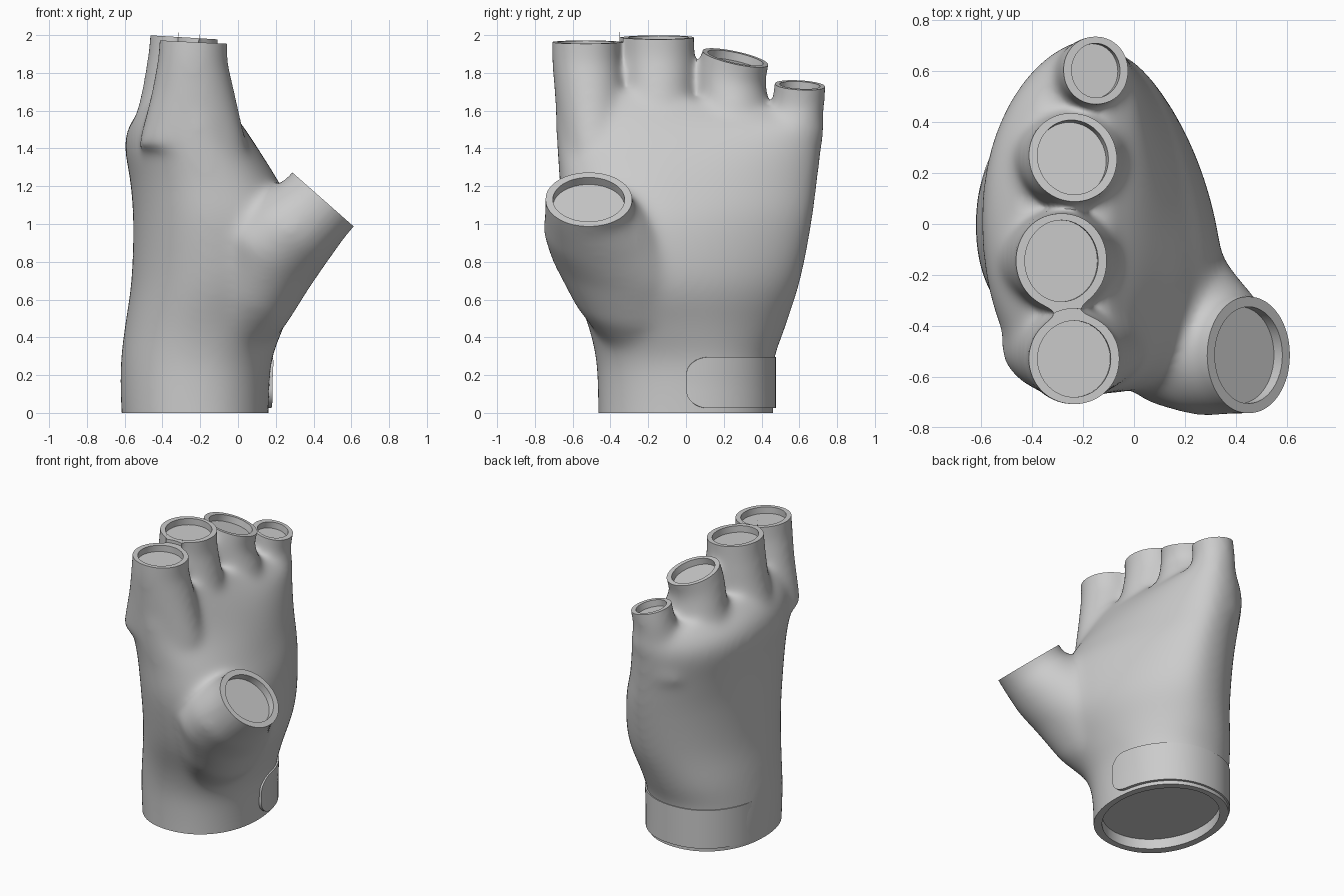
import bpy, bmesh, math
from mathutils import Vector

if "Cube" in bpy.data.objects:
    bpy.data.objects.remove(bpy.data.objects["Cube"])

N = 48


def oval(center, normal, rx, ry, push=0.0):
    """Elliptical ring facing along normal, its long axis kept near world y."""
    n = Vector(normal).normalized()
    ax = Vector((0, 1, 0)).cross(n).normalized()
    ay = n.cross(ax)
    c = Vector(center) + n * push
    return [c + ax * rx * math.cos(2 * math.pi * i / N) + ay * ry * math.sin(2 * math.pi * i / N)
            for i in range(N)]


def loft(bm, rings):
    """Closed skin through a list of rings."""
    vs = [[bm.verts.new(p) for p in r] for r in rings]
    for a, b in zip(vs, vs[1:]):
        for i in range(N):
            j = (i + 1) % N
            bm.faces.new((a[i], a[j], b[j], b[i]))
    bm.faces.new(vs[0][::-1])
    bm.faces.new(vs[-1])


def make(name, bm):
    bmesh.ops.recalc_face_normals(bm, faces=bm.faces)
    me = bpy.data.meshes.new(name)
    bm.to_mesh(me)
    bm.free()
    ob = bpy.data.objects.new(name, me)
    bpy.context.collection.objects.link(ob)
    return ob


def activate(ob):
    bpy.ops.object.select_all(action='DESELECT')
    ob.select_set(True)
    bpy.context.view_layer.objects.active = ob


# Palm sections: z, x min, x max, y min, y max, knuckle arch, tilt, lean to thumb
PALM = [
    (-0.12, -.61, .16, -.465, .465, 0, 0, 0),
    (0.10, -.622, .165, -.467, .462, 0, 0, 0),
    (0.28, -.62, .18, -.477, .467, 0, 0, .01),
    (0.45, -.60, .235, -.515, .525, 0, 0, .06),
    (0.70, -.565, .32, -.60, .605, .02, 0, .12),
    (1.00, -.555, .30, -.66, .665, .03, 0, .14),
    (1.22, -.57, .20, -.67, .695, .05, 0, .10),
    (1.42, -.60, .09, -.685, .72, .09, 0, .03),
    (1.55, -.56, .00, -.69, .735, .13, -.05, 0),
    (1.66, -.45, -.10, -.67, .715, .10, -.12, 0),
]


def palm_ring(row):
    z, x0, x1, y0, y1, arch, tilt, lean = row
    ring = []
    for i in range(N):
        t = 2 * math.pi * i / N
        c, s = math.cos(t), math.sin(t)
        u = math.copysign(abs(c) ** .92, c)
        v = math.copysign(abs(s) ** .92, s)
        y = (y0 + y1) / 2 + v * (y1 - y0) / 2
        x = (x0 + x1) / 2 + u * (x1 - x0) / 2 + arch * v * v * (1 if v > 0 else .5)
        ring.append(Vector((x - lean * max(0, u) * v, y, z + tilt * y)))
    return ring


def catmull(rows, steps=4):
    out = []
    for i in range(len(rows) - 1):
        p = [rows[max(0, min(len(rows) - 1, i + k))] for k in (-1, 0, 1, 2)]
        for s in range(steps):
            t = s / steps
            out.append([b + .5 * t * (c - a + t * (2 * a - 5 * b + 4 * c - d + t * (3 * (b - c) + d - a)))
                        for a, b, c, d in zip(*p)])
    return out + [rows[-1]]


# Finger openings: centre, facing, half widths, knuckle point
FINGERS = [
    ((-.235, -.53, 1.963), (.05, 0, 1), .172, .178, (-.24, -.485, 1.40)),
    ((-.285, -.145, 1.988), (.06, 0, 1), .172, .188, (-.29, -.14, 1.40)),
    ((-.24, .262, 1.88), (.2, .22, 1), .17, .178, (-.27, .24, 1.34)),
    ((-.15, .603, 1.735), (.2, .06, 1), .125, .135, (-.19, .55, 1.25)),
]
THUMB = ((.45, -.515, 1.13), (.66, 0, .75), .212, .225)
G = .008   # allowance for shrinkage when softening

bm = bmesh.new()
loft(bm, [palm_ring(r) for r in catmull(PALM)])
for tip, nrm, rx, ry, base in FINGERS:
    mid = Vector(tip).lerp(Vector(base), .45)
    loft(bm, [oval(base, (0, 0, 1), rx * 1.7, ry * 1.05),
              oval(mid, (0, 0, 1), rx * 1.27, ry * 1.06),
              oval(tip, nrm, rx * 1.03 + G, ry + G * .5, -.09),
              oval(tip, nrm, rx + G, ry + G * .5, .1)])
tip, nrm, rx, ry = THUMB
loft(bm, [oval((-.11, -.18, .34), (.45, 0, .9), .19, .22),
          oval((.045, -.265, .60), (.57, 0, .82), .25, .33),
          oval((.12, -.33, .84), (.6, 0, .8), .315, .385),
          oval((.26, -.435, .96), (.63, 0, .78), .268, .32),
          oval(tip, nrm, rx + G, ry + G, -.06),
          oval(tip, nrm, rx + G, ry + G, .1)])
glove = make("glove_body", bm)

# Fuse palm, fingers and thumb into one soft skin
m = glove.modifiers.new("fuse", 'REMESH')
m.mode = 'VOXEL'
m.voxel_size = .016
m = glove.modifiers.new("soften", 'SMOOTH')
m.factor = .5
m.iterations = 60

# Stepped cutters trim each opening flat and sink a recess inside the rim
cutters = []


def opening(center, normal, rx, ry, wall, depth, margin=.02):
    b = bmesh.new()
    loft(b, [oval(center, normal, rx - wall, ry - wall, -depth),
             oval(center, normal, rx - wall, ry - wall),
             oval(center, normal, rx + margin, ry + margin),
             oval(center, normal, rx + margin, ry + margin, .18)])
    cut = make("opening_cutter", b)
    cut.hide_render = True
    cutters.append(cut)
    m = glove.modifiers.new("opening", 'BOOLEAN')
    m.operation = 'DIFFERENCE'
    m.solver = 'EXACT'
    m.object = cut


for tip, nrm, rx, ry, base in FINGERS:
    opening(tip, nrm, rx, ry, .028, .045)
opening(*THUMB, .035, .05)
opening((-.225, 0, 0), (0, 0, -1), .385, .46, .04, .07, .08)

activate(glove)
bpy.ops.object.convert(target='MESH')
for c in cutters:
    bpy.data.objects.remove(c)
activate(glove)
bpy.ops.object.shade_smooth_by_angle(angle=math.radians(42))

# Wrist strap: rounded tab on the palm side, wrapping the little-finger side
bm = bmesh.new()
COLS, ROWS, R = 40, 6, .09
grid = []
for i in range(COLS + 1):
    f = (i / COLS) ** 1.5
    t = f * math.radians(165)
    edge = min(R, f * 1.2)
    drop = R - math.sqrt(max(0, R * R - (R - edge) ** 2))
    out = .016 * (1 - f ** 4)
    col = []
    for k in range(ROWS + 1):
        z = .025 + drop + (.27 - 2 * drop) * k / ROWS
        c, s = math.cos(t), math.sin(t)
        x = -.226 + (.392 + out) * math.copysign(abs(c) ** .92, c)
        y = (.461 + out) * abs(s) ** .92
        col.append(bm.verts.new((x + .05 * max(0, z - .15) * max(0, c), y, z)))
    grid.append(col)
for a, b in zip(grid, grid[1:]):
    for k in range(ROWS):
        bm.faces.new((a[k], b[k], b[k + 1], a[k + 1]))
strap = make("wrist_strap", bm)
m = strap.modifiers.new("thickness", 'SOLIDIFY')
m.thickness = .03
m.offset = -1
activate(strap)
bpy.ops.object.convert(target='MESH')
bpy.ops.object.shade_smooth_by_angle(angle=math.radians(42))
